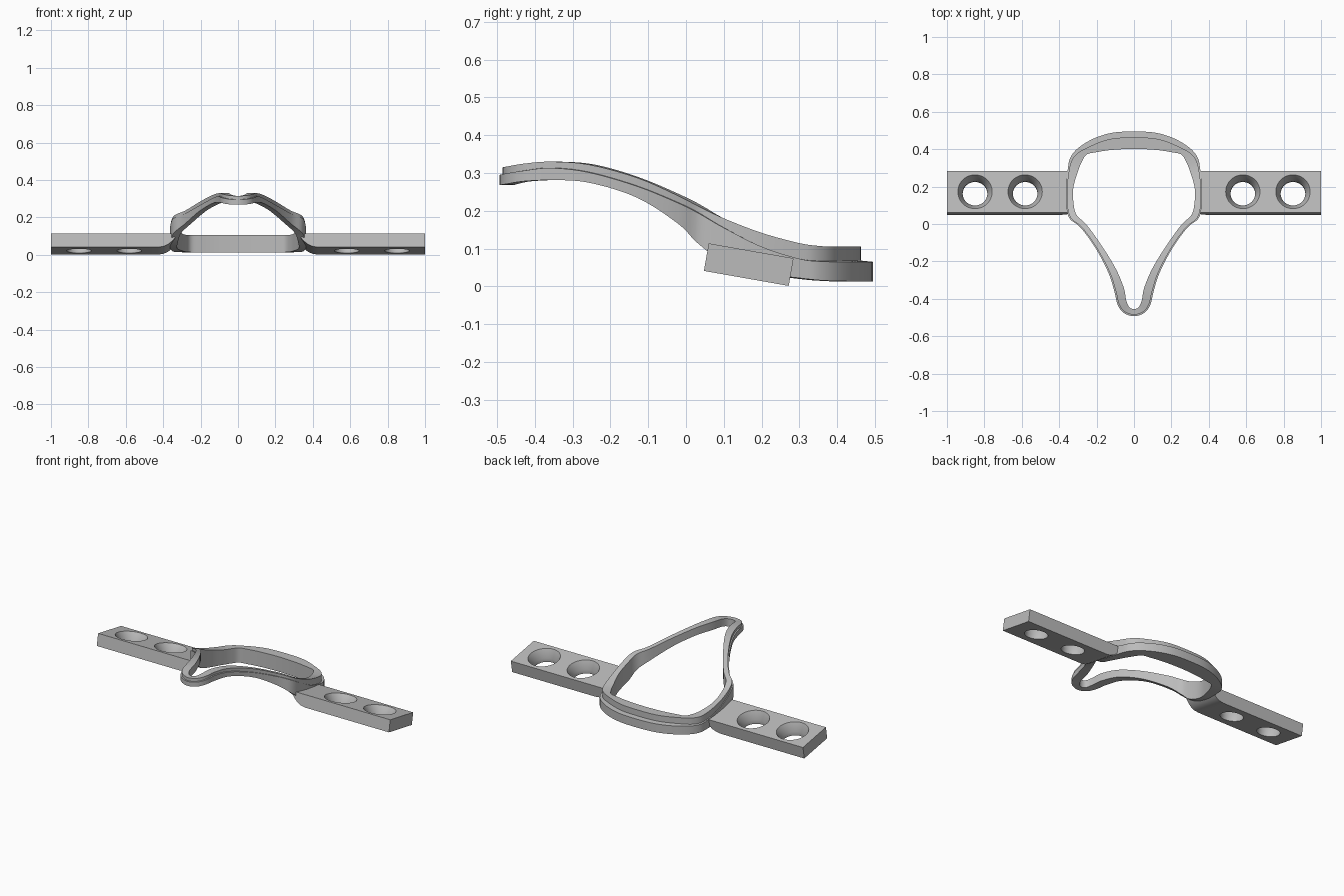
import bpy, bmesh, math
from mathutils import Matrix

if "Cube" in bpy.data.objects:
    bpy.data.objects.remove(bpy.data.objects["Cube"])

grey = bpy.data.materials.new("satin grey")
grey.diffuse_color = (0.5, 0.5, 0.5, 1)
grey.use_nodes = True
grey.node_tree.nodes["Principled BSDF"].inputs["Base Color"].default_value = grey.diffuse_color


def make_object(name, bm, smooth_angle=None):
    bmesh.ops.recalc_face_normals(bm, faces=bm.faces[:])
    mesh = bpy.data.meshes.new(name)
    bm.to_mesh(mesh)
    bm.free()
    mesh.materials.append(grey)
    ob = bpy.data.objects.new(name, mesh)
    bpy.context.collection.objects.link(ob)
    bpy.ops.object.select_all(action='DESELECT')
    ob.select_set(True)
    bpy.context.view_layer.objects.active = ob
    if smooth_angle:
        bpy.ops.object.shade_smooth_by_angle(angle=math.radians(smooth_angle))
    return ob


# Ring stations, back to front: outer x,y, inner x,y, top z, ledge z, bottom z, ledge width
half = [
    (0, .495, 0, .402, .105, .065, .013, .032),
    (.12, .487, .12, .396, .105, .065, .013, .031),
    (.22, .455, .20, .384, .105, .065, .013, .030),
    (.30, .405, .252, .372, .105, .065, .014, .022),
    (.34, .355, .278, .335, .107, .066, .016, .014),
    (.353, .30, .30, .28, .115, .073, .022, .008),
    (.363, .20, .325, .19, .142, .105, .035, .005),
    (.362, .10, .322, .10, .18, .155, .065, .005),
    (.345, .03, .305, .045, .212, .195, .115, .007),
    (.285, -.02, .253, -.005, .238, .22, .165, .006),
    (.205, -.13, .170, -.12, .287, .265, .235, .006),
    (.137, -.26, .097, -.24, .322, .302, .275, .007),
    (.105, -.36, .055, -.34, .33, .313, .281, .008),
    (.088, -.43, .041, -.41, .325, .306, .278, .008),
    (.055, -.475, .025, -.445, .318, .299, .271, .008),
    (0, -.493, 0, -.455, .315, .295, .268, .008),
]
loop = half + [(-s[0], s[1], -s[2]) + s[3:] for s in half[-2:0:-1]]


def catmull(a, b, c, d, t):
    return [0.5 * (2 * q + (r - p) * t + (2 * p - 5 * q + 4 * r - s) * t * t
                   + (3 * q - p - 3 * r + s) * t ** 3) for p, q, r, s in zip(a, b, c, d)]


# Saddle-shaped ring with a stepped outer wall
bm = bmesh.new()
n, sub, rings = len(loop), 5, []
for i in range(n):
    for k in range(sub):
        ox, oy, ix, iy, zt, zm, zb, w = catmull(
            loop[i - 1], loop[i], loop[(i + 1) % n], loop[(i + 2) % n], k / sub)
        f = w / math.hypot(ox - ix, oy - iy)
        ux, uy = ox + (ix - ox) * f, oy + (iy - oy) * f
        section = [(ix, iy, zb), (ox, oy, zb), (ox, oy, zm), (ux, uy, zm + w * .1),
                   (ux, uy, zt), (ix, iy, zt)]
        rings.append([bm.verts.new(p) for p in section])
for a, b in zip(rings, rings[1:] + rings[:1]):
    for j in range(6):
        k = (j + 1) % 6
        bm.faces.new((a[j], a[k], b[k], b[j]))
make_object("saddle_ring", bm, 30)

# Mounting tabs: profile in x/z, rounded under the inner end, tilted about x
PROFILE = [(.338, .037), (1, .037), (1, -.037), (.43, -.037), (.40, -.033),
           (.375, -.022), (.355, -.006), (.338, .012)]
TILT = Matrix.Translation((0, .166, .0575)) @ Matrix.Rotation(math.radians(-10), 4, 'X')


def hole_cutter(x):
    # Straight bore with a countersunk mouth, as a turned profile
    cb = bmesh.new()
    seg, prof = 48, [(.066, -.08), (.066, -.012), (.092, .0375), (.092, .08)]
    rows = [[cb.verts.new((x + r * math.cos(2 * math.pi * i / seg),
                           r * math.sin(2 * math.pi * i / seg), z)) for i in range(seg)]
            for r, z in prof]
    for lo, hi in zip(rows, rows[1:]):
        for i in range(seg):
            j = (i + 1) % seg
            cb.faces.new((lo[i], lo[j], hi[j], hi[i]))
    cb.faces.new(rows[0])
    cb.faces.new(rows[-1])
    cb.transform(TILT)
    cutter = make_object("hole_cutter", cb)
    cutter.hide_render = True
    return cutter


for side, name in ((1, "right_tab"), (-1, "left_tab")):
    bm = bmesh.new()
    ends = [[bm.verts.new((side * x, y, z)) for x, z in PROFILE] for y in (-.114, .114)]
    for e in ends:
        bm.faces.new(e)
    m = len(PROFILE)
    for j in range(m):
        k = (j + 1) % m
        bm.faces.new((ends[0][j], ends[0][k], ends[1][k], ends[1][j]))
    bm.transform(TILT)
    cutters = [hole_cutter(side * x) for x in (.582, .85)]
    tab = make_object(name, bm)
    for c in cutters:
        mod = tab.modifiers.new("hole", 'BOOLEAN')
        mod.operation = 'DIFFERENCE'
        mod.solver = 'EXACT'
        mod.object = c
        bpy.ops.object.modifier_apply(modifier=mod.name)
        bpy.data.objects.remove(c)
    bpy.ops.object.shade_smooth_by_angle(angle=math.radians(28))
